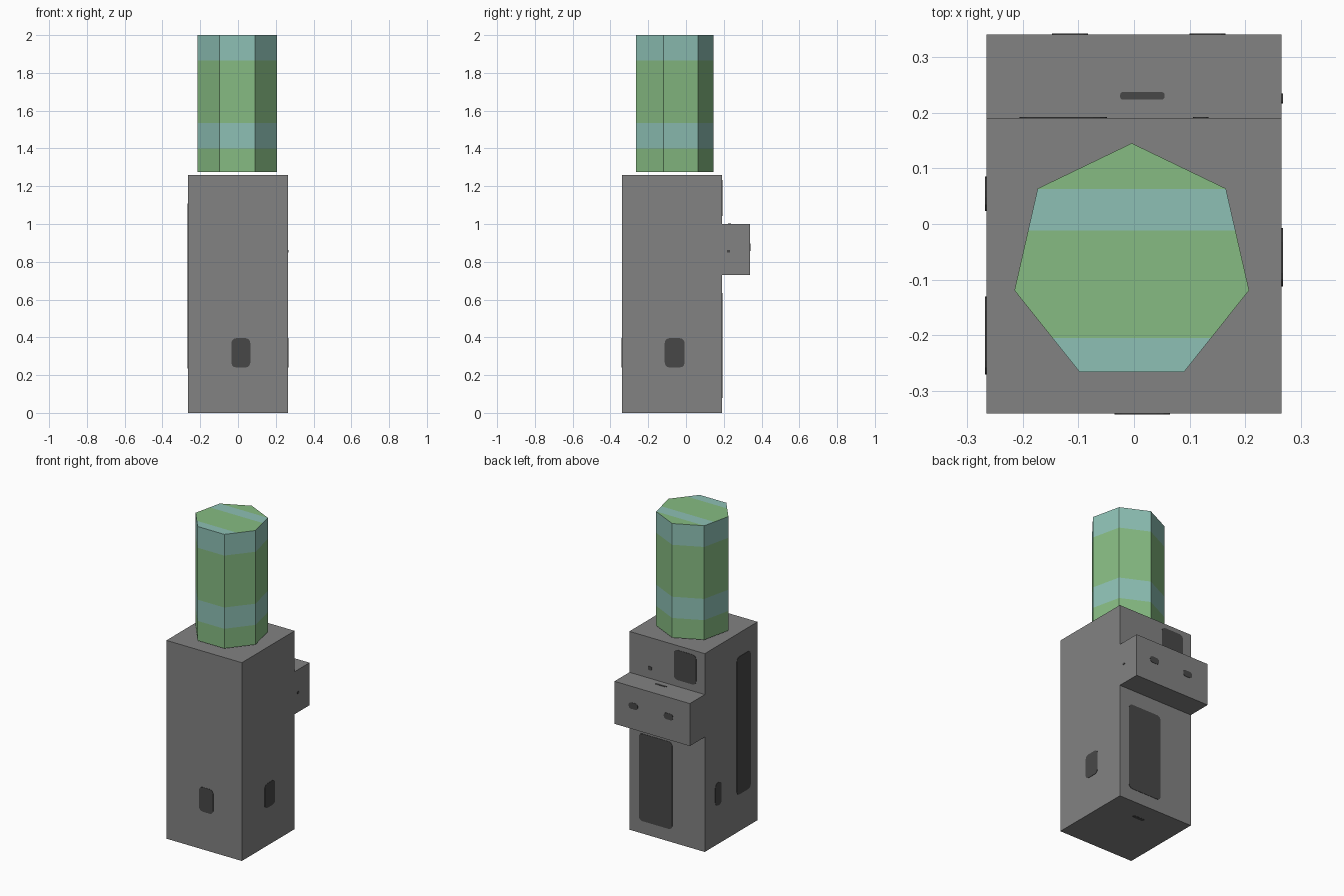
import bpy, bmesh, math
from mathutils import Vector

if "Cube" in bpy.data.objects:
    bpy.data.objects.remove(bpy.data.objects["Cube"])


def material(name, rgb):
    m = bpy.data.materials.new(name)
    m.diffuse_color = (*rgb, 1)
    m.use_nodes = True
    m.node_tree.nodes["Principled BSDF"].inputs["Base Color"].default_value = m.diffuse_color
    return m


GREY = material("mid grey", (0.225, 0.225, 0.225))
DARK = material("dark grey", (0.064, 0.064, 0.064))
GREEN = material("leaf green", (0.24, 0.5, 0.225))
BLUE = material("pale teal", (0.27, 0.53, 0.46))


def finish(name, bm, *mats):
    bmesh.ops.recalc_face_normals(bm, faces=bm.faces[:])
    mesh = bpy.data.meshes.new(name)
    bm.to_mesh(mesh)
    bm.free()
    for m in mats:
        mesh.materials.append(m)
    ob = bpy.data.objects.new(name, mesh)
    bpy.context.collection.objects.link(ob)
    return ob


def prism(points, direction):
    """Closed solid made by extruding an outline along a direction."""
    bm = bmesh.new()
    face = bm.faces.new([bm.verts.new(p) for p in points])
    ext = bmesh.ops.extrude_face_region(bm, geom=[face], use_keep_orig=True)
    verts = [g for g in ext["geom"] if isinstance(g, bmesh.types.BMVert)]
    bmesh.ops.translate(bm, verts=verts, vec=Vector(direction))
    return bm


# Housing: side profile with the rear block, extruded across x
W = 0.265
profile = [(-0.34, 0), (0.19, 0), (0.19, 0.73), (0.34, 0.73),
           (0.34, 1.0), (0.19, 1.0), (0.19, 1.26), (-0.34, 1.26)]
finish("housing", prism([(-W, y, z) for y, z in profile], (2 * W, 0, 0)), GREY)

# Seven-sided column with painted bands, floating just above the housing
R, CX, CY, Z0, Z1 = 0.216, -0.004, -0.071, 1.275, 2.0
ring = [(CX + R * math.sin(a), CY + R * math.cos(a), Z0)
        for a in (math.tau * i / 7 for i in range(7))]
bm = prism(ring, (0, 0, Z1 - Z0))
for z in (1.40, 1.535, 1.865):
    bmesh.ops.bisect_plane(bm, geom=bm.verts[:] + bm.edges[:] + bm.faces[:],
                           plane_co=(0, 0, z), plane_no=(0, 0, 1))
for y in (-0.205, -0.012, 0.063):
    top = [f for f in bm.faces if f.calc_center_median().z > Z1 - 0.001]
    geom = top + list({e for f in top for e in f.edges}) + list({v for f in top for v in f.verts})
    bmesh.ops.bisect_plane(bm, geom=geom, plane_co=(0, y, 0), plane_no=(0, 1, 0))
for f in bm.faces:
    c = f.calc_center_median()
    if c.z > Z1 - 0.001:
        f.material_index = int(c.y < -0.205 or -0.012 < c.y < 0.063)
    else:
        f.material_index = int(1.40 < c.z < 1.535 or c.z > 1.865)
finish("column", bm, GREEN, BLUE)


def plate(name, centre, normal, width, height, radius=0.025):
    """Thin rounded dark panel lying on a face of the housing."""
    n = Vector(normal)
    u = Vector((1, 0, 0)) if n.z else Vector((0, 0, 1)).cross(n)
    v = n.cross(u)
    r = min(radius, width * 0.4, height * 0.4)
    pts = []
    for k, (sx, sy) in enumerate(((1, 1), (-1, 1), (-1, -1), (1, -1))):
        for j in range(4):
            a = math.pi / 2 * (k + j / 3)
            pts.append(Vector(centre) - n * 0.001
                       + u * (sx * (width / 2 - r) + r * math.cos(a))
                       + v * (sy * (height / 2 - r) + r * math.sin(a)))
    finish(name, prism(pts, n * 0.003), DARK)


FRONT, BACK, LEFT, RIGHT = (0, -1, 0), (0, 1, 0), (-1, 0, 0), (1, 0, 0)
# Side windows
plate("front_window", (0.015, -0.34, 0.318), FRONT, 0.10, 0.155)
plate("right_window", (W, -0.06, 0.318), RIGHT, 0.105, 0.155)
plate("left_window", (-W, 0.054, 0.318), LEFT, 0.062, 0.145)
plate("left_long_panel", (-W, -0.20, 0.672), LEFT, 0.14, 0.875)
# Rear panels
plate("back_lower_panel", (0.08, 0.19, 0.357), BACK, 0.235, 0.555)
plate("back_upper_panel", (-0.127, 0.19, 1.137), BACK, 0.157, 0.19)
plate("back_dot", (0.12, 0.19, 1.064), BACK, 0.028, 0.025)
# Marks on the rear block and underside
for side, x in (("right", 0.132), ("left", -0.115)):
    plate("block_" + side + "_port", (x, 0.34, 0.878), BACK, 0.064, 0.04)
plate("block_side_dot", (W, 0.225, 0.856), RIGHT, 0.018, 0.015)
plate("block_top_slot", (0.015, 0.23, 1.0), (0, 0, 1), 0.08, 0.014)
plate("base_slot", (0.018, 0.061, 0.002), (0, 0, -1), 0.08, 0.022)
bpy.data.objects["base_slot"].location.z = -0.001
